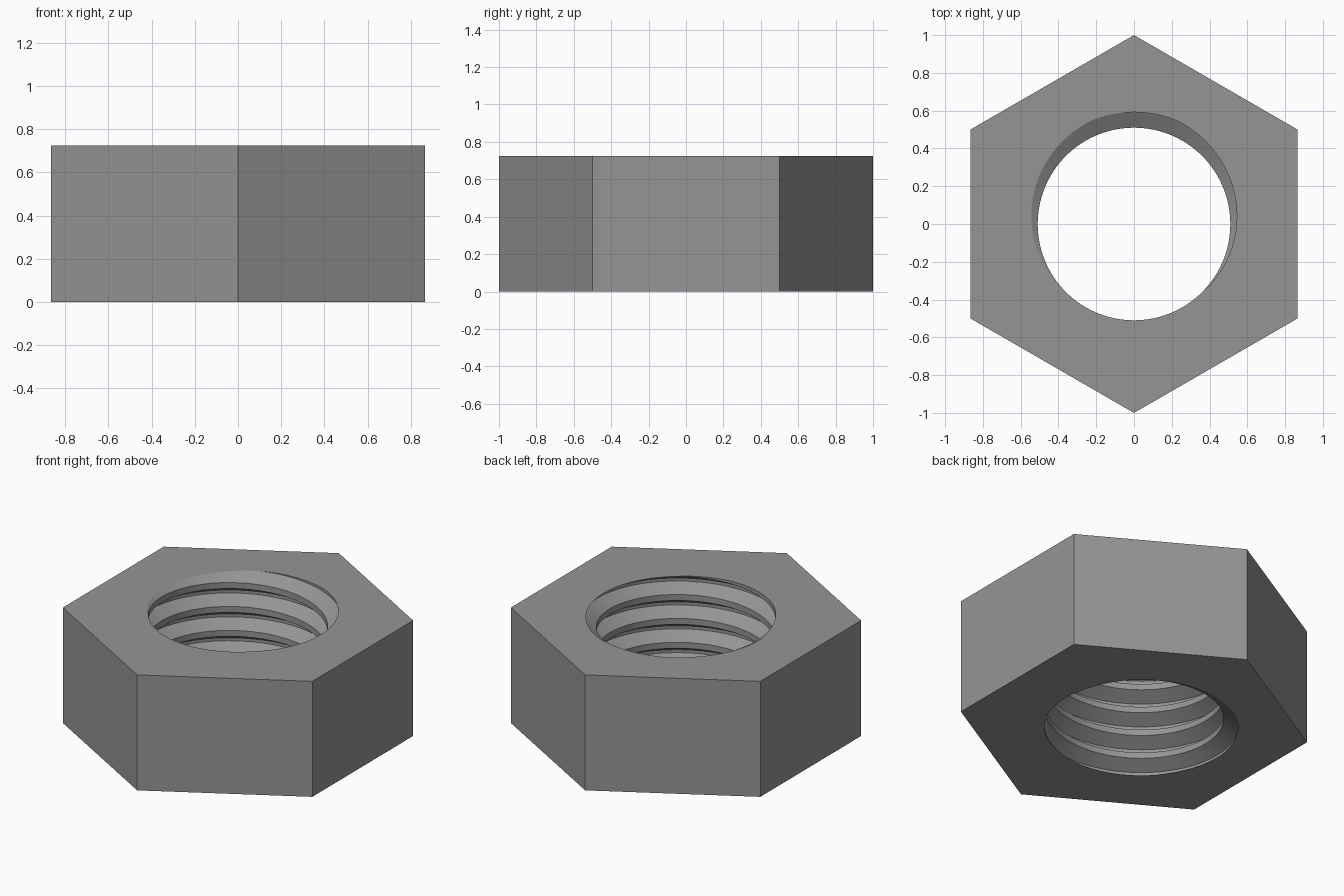
import bpy, bmesh, math

if "Cube" in bpy.data.objects:
    bpy.data.objects.remove(bpy.data.objects["Cube"])

HEIGHT = 0.725
PITCH = 0.15
R_CREST, R_ROOT = 0.51, 0.592
SEGS = 96      # steps per turn of the thread
TURNS = 8      # longer than the nut, trimmed at both faces

steel = bpy.data.materials.new("steel grey")
steel.diffuse_color = (0.30, 0.30, 0.30, 1)
steel.use_nodes = True
steel.node_tree.nodes["Principled BSDF"].inputs["Base Color"].default_value = steel.diffuse_color

bm = bmesh.new()

# Threaded bore: trapezoid groove swept along a right-handed helix
groove = [(-3 / 8, R_CREST), (-1 / 16, R_ROOT), (1 / 16, R_ROOT), (3 / 8, R_CREST)]
z_start = HEIGHT - 6.25 * PITCH
cols = []
for i in range(SEGS * TURNS + 1):
    a = 2 * math.pi * i / SEGS
    z = z_start + PITCH * i / SEGS
    cols.append([bm.verts.new((r * math.cos(a), r * math.sin(a), z + d * PITCH))
                 for d, r in groove])
for i in range(SEGS * TURNS):
    for k in range(3):
        bm.faces.new((cols[i][k], cols[i][k + 1], cols[i + 1][k + 1], cols[i + 1][k]))
    j = i + SEGS
    if j < SEGS * TURNS:   # crest flat up to the next turn
        bm.faces.new((cols[i][3], cols[j][0], cols[j + 1][0], cols[i + 1][3]))

# Trim the thread flush with the end faces
for z, n in ((0, -1), (HEIGHT, 1)):
    bmesh.ops.bisect_plane(bm, geom=bm.verts[:] + bm.edges[:] + bm.faces[:], dist=1e-6,
                           plane_co=(0, 0, z), plane_no=(0, 0, n), clear_outer=True)
bmesh.ops.remove_doubles(bm, verts=bm.verts[:], dist=1e-5)

# Hexagonal sides
rings = []
for z in (0, HEIGHT):
    rings.append([bm.verts.new((math.sin(k * math.pi / 3), math.cos(k * math.pi / 3), z))
                  for k in range(6)])
for k in range(6):
    n = (k + 1) % 6
    bm.faces.new((rings[0][k], rings[0][n], rings[1][n], rings[1][k]))

# Flat end faces between the hexagon and the bore
for z, n in ((0, -1), (HEIGHT, 1)):
    rim = [e for e in bm.edges if e.is_boundary and all(abs(v.co.z - z) < 1e-4 for v in e.verts)]
    bmesh.ops.triangle_fill(bm, edges=rim, use_beauty=True, normal=(0, 0, n))

bmesh.ops.recalc_face_normals(bm, faces=bm.faces[:])
mesh = bpy.data.meshes.new("hex_nut")
bm.to_mesh(mesh)
bm.free()
mesh.materials.append(steel)
nut = bpy.data.objects.new("hex_nut", mesh)
bpy.context.collection.objects.link(nut)

# Smooth thread, crisp edges
bpy.context.view_layer.objects.active = nut
nut.select_set(True)
bpy.ops.object.shade_smooth_by_angle(angle=math.radians(25))
